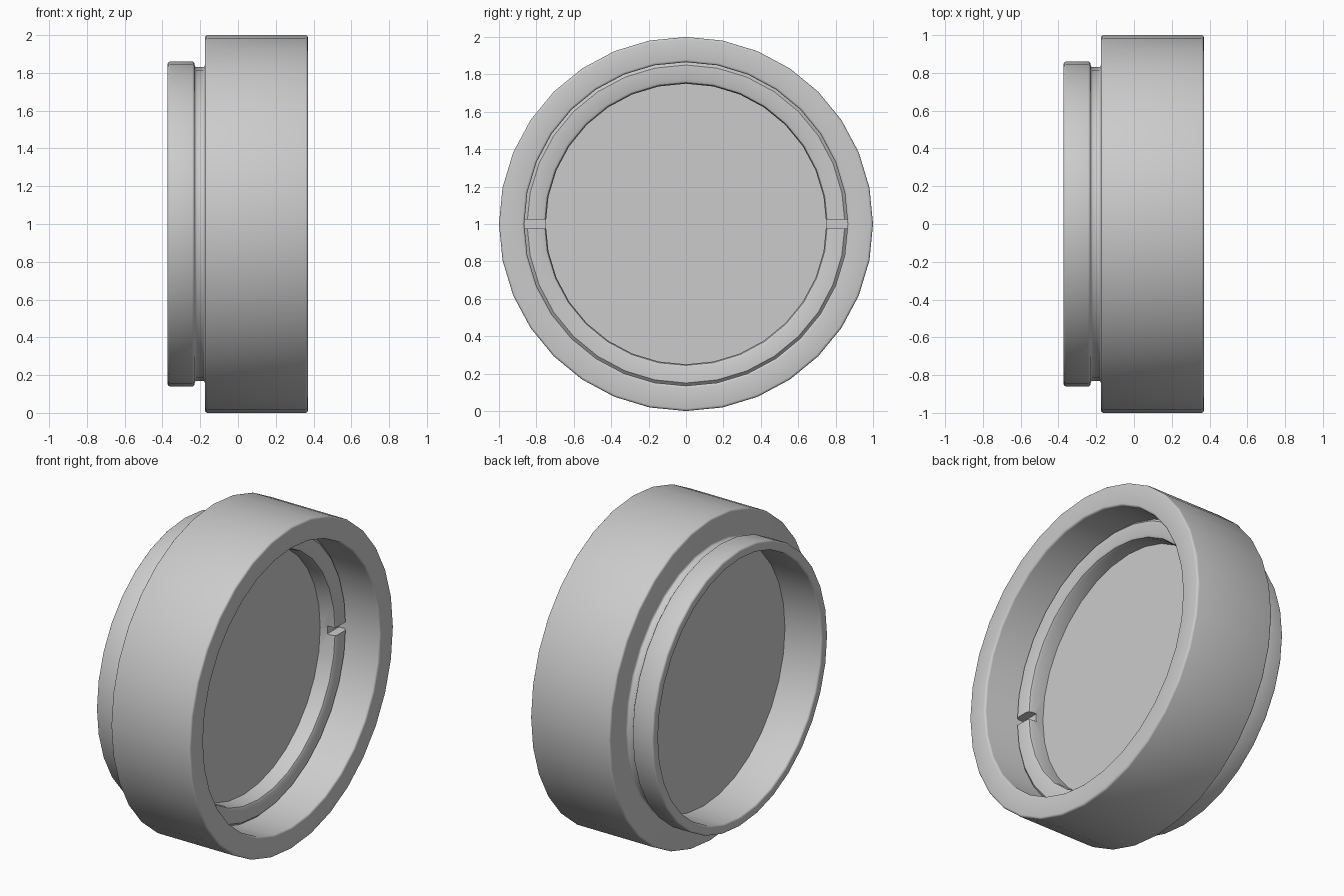
import bpy, bmesh, math

if "Cube" in bpy.data.objects:
    bpy.data.objects.remove(bpy.data.objects["Cube"])

SIDES = 32


def lathe(name, profile, bevel=0.0):
    """Spin a closed (x, radius) outline around the x axis at z = 1."""
    bm = bmesh.new()
    rings = []
    for x, r in profile:
        if r == 0:
            rings.append([bm.verts.new((x, 0, 1))] * SIDES)
            continue
        rings.append([bm.verts.new((x, r * math.sin(2 * math.pi * i / SIDES),
                                    1 + r * math.cos(2 * math.pi * i / SIDES)))
                      for i in range(SIDES)])
    closed = all(r > 0 for _, r in profile)
    for k in range(len(rings) if closed else len(rings) - 1):
        a, b = rings[k], rings[(k + 1) % len(rings)]
        for i in range(SIDES):
            j = (i + 1) % SIDES
            bm.faces.new(list(dict.fromkeys((a[i], a[j], b[j], b[i]))))
    bmesh.ops.recalc_face_normals(bm, faces=bm.faces)
    mesh = bpy.data.meshes.new(name)
    bm.to_mesh(mesh)
    bm.free()
    obj = bpy.data.objects.new(name, mesh)
    bpy.context.collection.objects.link(obj)
    if bevel:
        mod = obj.modifiers.new("soft_edges", 'BEVEL')
        mod.width = bevel
        mod.segments = 3
        mod.limit_method = 'ANGLE'
        mod.angle_limit = math.radians(30)
    return obj


def finish(obj):
    """Apply modifiers and smooth the shading."""
    bpy.ops.object.select_all(action='DESELECT')
    obj.select_set(True)
    bpy.context.view_layer.objects.active = obj
    for mod in list(obj.modifiers):
        bpy.ops.object.modifier_apply(modifier=mod.name)
    bpy.ops.object.shade_smooth_by_angle(angle=math.radians(35))


# outer frame: wide front rim, groove and rear mounting flange
frame = lathe("filter_frame", [
    (0.37, 1.0), (0.37, 0.865), (0.02, 0.865), (0.02, 0.80), (-0.373, 0.80),
    (-0.373, 0.86), (-0.23, 0.86), (-0.23, 0.83), (-0.175, 0.83), (-0.175, 1.0)], 0.013)
finish(frame)

# glass disc
glass = lathe("glass_disc", [(0.04, 0), (0.04, 0.80), (-0.12, 0.80), (-0.12, 0)])
finish(glass)

# retaining ring, with a spanner notch on each side
ring = lathe("retaining_ring", [(0.03, 0.865), (0.13, 0.865), (0.145, 0.85),
                                (0.145, 0.77), (0.138, 0.756), (0.12, 0.75), (0.03, 0.75)])
bpy.ops.mesh.primitive_cube_add(size=1, location=(0.145, 0, 1))
cutter = bpy.context.object
cutter.name = "notch_cutter"
cutter.scale = (0.11, 1.9, 0.05)
cutter.hide_render = True
cut = ring.modifiers.new("notches", 'BOOLEAN')
cut.operation = 'DIFFERENCE'
cut.object = cutter
finish(ring)
bpy.data.objects.remove(cutter)
